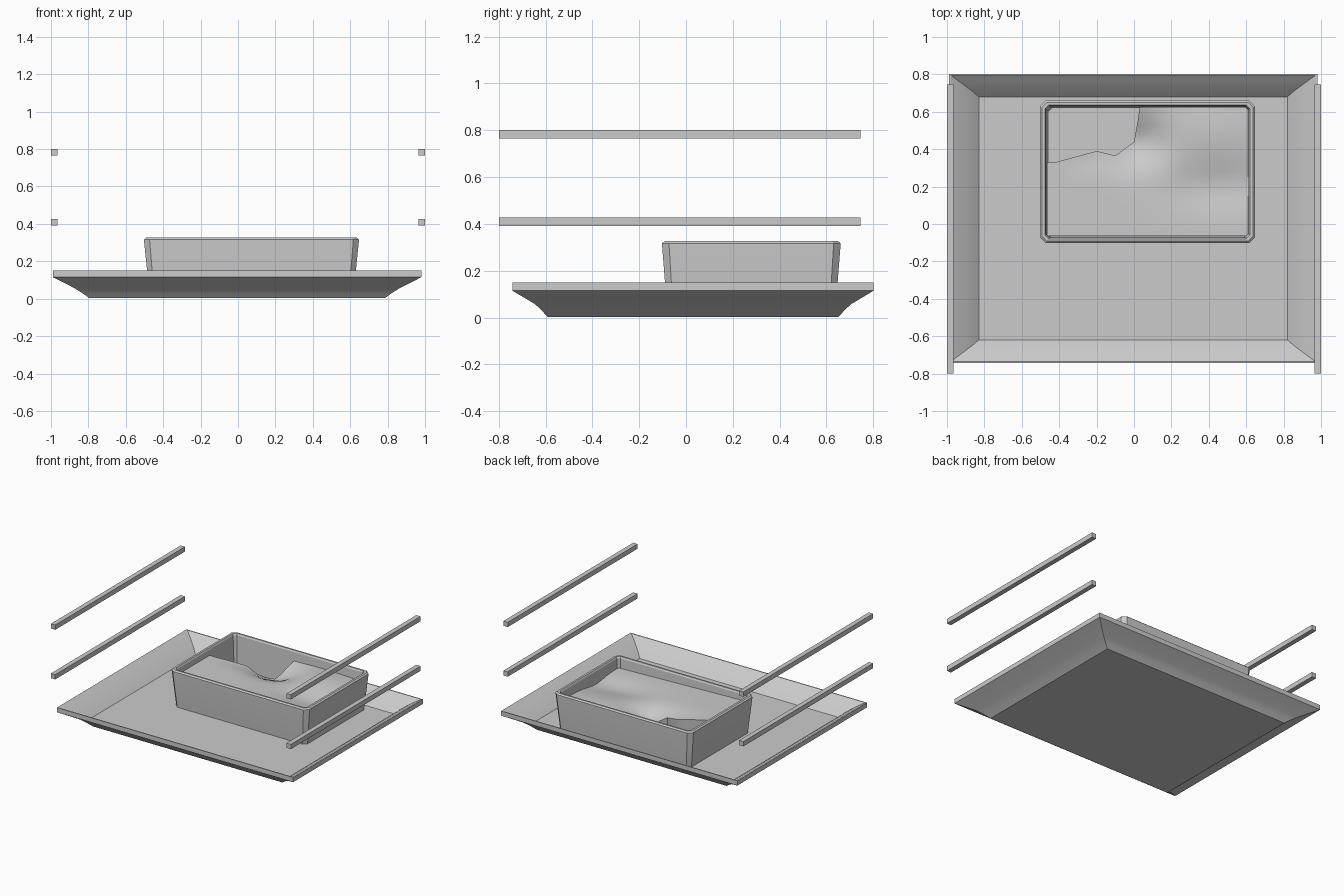
import bpy, bmesh, math

if "Cube" in bpy.data.objects:
    bpy.data.objects.remove(bpy.data.objects["Cube"])


def make_object(name, bm, angle=None):
    bmesh.ops.recalc_face_normals(bm, faces=bm.faces)
    me = bpy.data.meshes.new(name)
    bm.to_mesh(me)
    bm.free()
    ob = bpy.data.objects.new(name, me)
    bpy.context.collection.objects.link(ob)
    if angle:
        bpy.ops.object.select_all(action='DESELECT')
        ob.select_set(True)
        bpy.context.view_layer.objects.active = ob
        bpy.ops.object.shade_smooth_by_angle(angle=math.radians(angle))
    return ob


def rect(cx, cy, hx, hy, z, c=0):
    """Rectangle outline, with chamfered corners when c > 0."""
    if c == 0:
        pts = [(hx, hy), (-hx, hy), (-hx, -hy), (hx, -hy)]
    else:
        pts = [(hx, hy - c), (hx - c, hy), (c - hx, hy), (-hx, hy - c),
               (-hx, c - hy), (c - hx, -hy), (hx - c, -hy), (hx, c - hy)]
    return [(cx + x, cy + y, z) for x, y in pts]


def vessel(name, loops, angle):
    """Skin a closed vessel through outlines: outer base, rim, inner floor."""
    bm = bmesh.new()
    rings = [[bm.verts.new(p) for p in loop] for loop in loops]
    for a, b in zip(rings, rings[1:]):
        n = len(a)
        for i in range(n):
            j = (i + 1) % n
            bm.faces.new((a[i], a[j], b[j], b[i]))
    bm.faces.new(rings[0])
    bm.faces.new(rings[-1])
    return make_object(name, bm, angle)


# Shallow tray with flared lip: (half x, half y, z)
tray = [(0.79, 0.622, 0.003), (0.83, 0.648, 0.032), (0.87, 0.675, 0.057),
        (0.985, 0.772, 0.115), (0.985, 0.772, 0.15), (0.975, 0.765, 0.15),
        (0.92, 0.725, 0.118), (0.86, 0.68, 0.075), (0.825, 0.65, 0.045)]
vessel("tray", [rect(-0.005, 0.03, *p) for p in tray], 25)

# Tapered box with chamfered corners and bevelled rim
box = [(0.547, 0.36, 0.04, 0.025), (0.574, 0.381, 0.305, 0.03),
       (0.574, 0.381, 0.317, 0.03), (0.564, 0.371, 0.326, 0.026),
       (0.548, 0.358, 0.326, 0.02), (0.542, 0.352, 0.315, 0.018),
       (0.528, 0.34, 0.06, 0.014)]
vessel("box", [rect(0.072, 0.279, *p) for p in box], 20)


# Loose filling, scooped out of the back left corner
edge = [(-0.465, 0.33), (-0.42, 0.33), (-0.2, 0.39), (-0.1, 0.365),
        (0.0, 0.44), (0.02, 0.55), (0.03, 0.625), (0.61, 0.625)]


def back_edge(x):
    for (xa, ya), (xb, yb) in zip(edge, edge[1:]):
        if x <= xb:
            return ya + (yb - ya) * max(0, x - xa) / (xb - xa)
    return edge[-1][1]


def blob(x, y, cx, cy, rx, ry):
    return math.exp(-((x - cx) / rx) ** 2 - ((y - cy) / ry) ** 2)


def height(x, y):
    z = 0.262 - 0.03 * x
    z -= 0.085 * blob(x, y, 0.0, 0.44, 0.16, 0.13)
    z -= 0.03 * blob(x, y, 0.45, 0.2, 0.3, 0.12)
    z += 0.015 * blob(x, y, 0.4, 0.5, 0.3, 0.13)
    z -= 0.012 * blob(x, y, -0.25, 0.36, 0.12, 0.08)
    return z


xs = sorted([e[0] for e in edge] + [-0.31, -0.36, -0.25, -0.15, -0.05, 0.01, 0.025]
            + [0.03 + 0.058 * i for i in range(1, 10)])
rows = 14
bm = bmesh.new()
columns = []
for x in xs:
    yb = back_edge(x)
    ys = [-0.065 + (yb + 0.065) * j / rows for j in range(rows + 1)]
    col = [bm.verts.new((x, y, height(x, y))) for y in ys]
    # broken face dropping to the box floor
    col.append(bm.verts.new((x, yb - 0.015, 0.055)))
    columns.append(col)
for a, b in zip(columns, columns[1:]):
    for j in range(rows + 1):
        bm.faces.new((a[j], b[j], b[j + 1], a[j + 1]))
filling = make_object("filling", bm, 40)
if sum(p.normal.z for p in filling.data.polygons) < 0:
    filling.data.flip_normals()

# Four side rails, two per side
for side, x in (("left", -0.982), ("right", 0.982)):
    for level, z in (("lower", 0.409), ("upper", 0.783)):
        bm = bmesh.new()
        bmesh.ops.create_cube(bm, size=1)
        bmesh.ops.scale(bm, vec=(0.036, 1.545, 0.036), verts=bm.verts)
        bmesh.ops.translate(bm, vec=(x, -0.027, z), verts=bm.verts)
        make_object(f"{side}_{level}_rail", bm)
